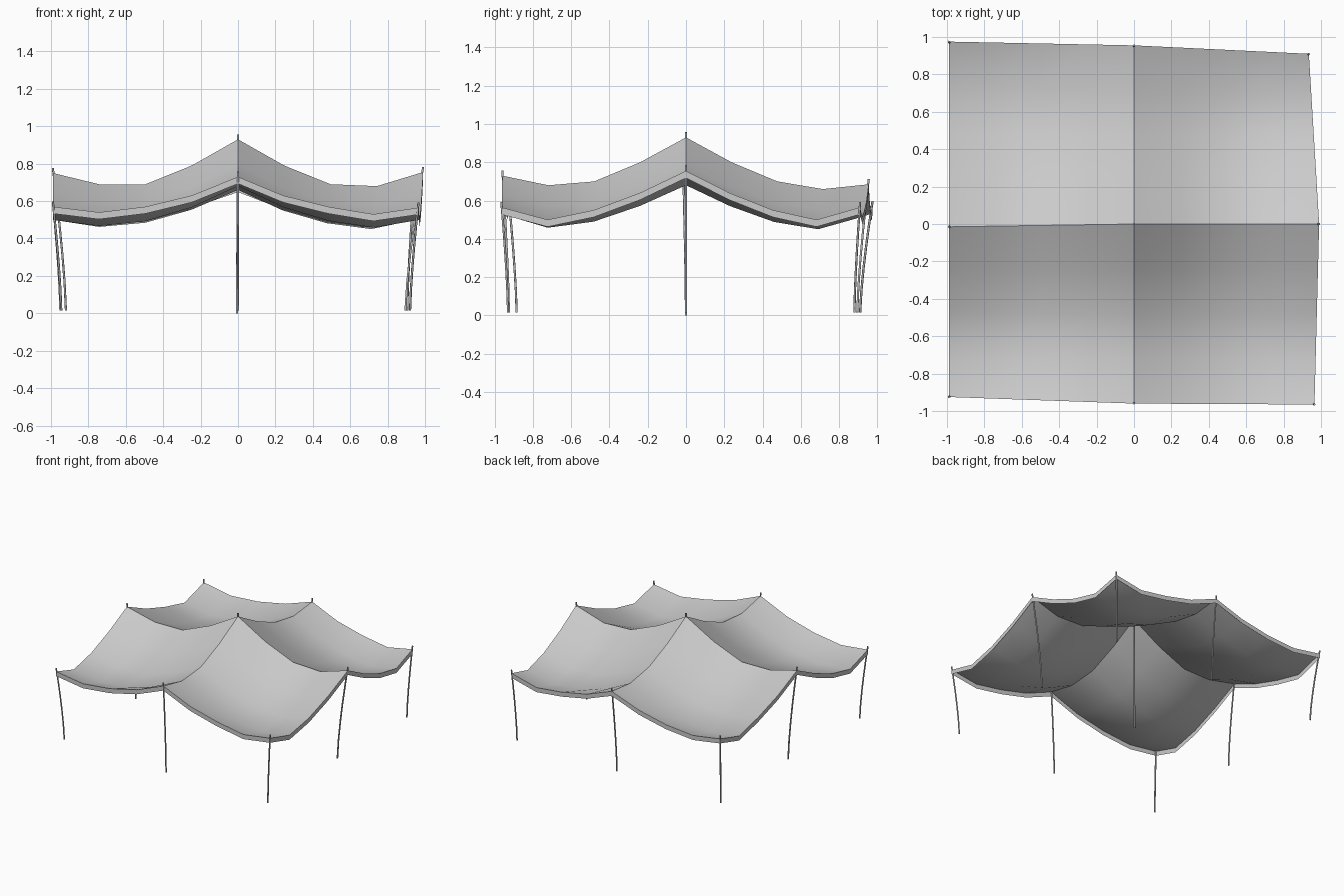
import bpy
import bmesh
from mathutils import Vector

old = bpy.data.objects.get("Cube")
if old:
    bpy.data.objects.remove(old, do_unlink=True)


def make_material(name, colour):
    mat = bpy.data.materials.new(name)
    mat.use_nodes = True
    mat.diffuse_color = colour
    mat.node_tree.nodes["Principled BSDF"].inputs["Base Color"].default_value = colour
    return mat


cloth_grey = make_material("cloth grey", (0.6, 0.6, 0.6, 1))
pole_grey = make_material("pole grey", (0.5, 0.5, 0.5, 1))

SEG = 4          # cloth divisions between neighbouring poles
HEM = 0.037      # depth of the hanging edge
SIDES = ("right", "middle", "left")
DEPTHS = ("front", "centre", "rear")

# Pole positions in plan, by row from front to rear, each from right to left
PLAN = [[(-.99, -.925), (0, -.96), (.965, -.965)],
        [(-.99, -.015), (0, 0), (.99, 0)],
        [(-.99, .975), (0, .955), (.935, .91)]]
FEET = [[(-.945, -.885), (0, -.925), (.92, -.93)],
        [(-.92, 0), (-.005, 0), (.895, 0)],
        [(-.95, .91), (-.005, .895), (.905, .88)]]

# Cloth heights along the seams: rows run right to left, columns front to rear
ROWS = [[.57, .54, .57, .63, .73, .63, .57, .53, .565],
        [.75, .69, .69, .79, .93, .79, .69, .68, .755],
        [.57, .53, .55, .60, .685, .595, .545, .515, .565]]
COLS = [[.57, .50, .55, .64, .75, .64, .56, .50, .57],
        [.73, .68, .70, .80, .93, .80, .70, .66, .685],
        [.565, .50, .55, .64, .755, .64, .55, .50, .565]]


def mix(a, b, t):
    return a + (b - a) * t


def cloth_point(i, j, a, b):
    """Point of panel (i, j) hung between its four seams."""
    u, v = a / SEG, b / SEG
    lo, hi = [[Vector(PLAN[j + q][i + p]) for p in (0, 1)] for q in (0, 1)]
    xy = mix(mix(lo[0], lo[1], u), mix(hi[0], hi[1], u), v)
    along = mix(ROWS[j][i * SEG + a], ROWS[j + 1][i * SEG + a], v)
    across = mix(COLS[i][j * SEG + b], COLS[i + 1][j * SEG + b], u)
    c = [[ROWS[j + q][(i + p) * SEG] for p in (0, 1)] for q in (0, 1)]
    plane = mix(mix(c[0][0], c[0][1], u), mix(c[1][0], c[1][1], u), v)
    return Vector((xy.x, xy.y, along + across - plane))


def surface(name, grid):
    """Smooth sheet through a rectangular grid of points."""
    bm = bmesh.new()
    rows = [[bm.verts.new(p) for p in row] for row in grid]
    for r0, r1 in zip(rows, rows[1:]):
        for k in range(len(r0) - 1):
            bm.faces.new((r0[k], r0[k + 1], r1[k + 1], r1[k])).smooth = True
    mesh = bpy.data.meshes.new(name)
    bm.to_mesh(mesh)
    bm.free()
    mesh.materials.append(cloth_grey)
    obj = bpy.data.objects.new(name, mesh)
    bpy.context.collection.objects.link(obj)


# Four sagging canopy panels, meeting at the ridges
steps = range(SEG + 1)
for j in (0, 1):
    for i in (0, 1):
        name = f"{DEPTHS[j * 2]}_{SIDES[i * 2]}"
        surface(f"canopy_{name}",
                [[cloth_point(i, j, a, b) for a in steps] for b in steps])
        # Hanging hem along the two outer edges of the panel
        edges = {"end": [cloth_point(i, j, a, j * SEG) for a in steps],
                 "side": [cloth_point(i, j, i * SEG, b) for b in steps]}
        for kind, top in edges.items():
            if (kind == "end") == (j == 1) and (kind == "end" or i == 0):
                top.reverse()
            low = [p - Vector((0, 0, HEM)) for p in top]
            surface(f"hem_{kind}_{name}", [low, top])


# Nine slender poles, bowed outward towards the top
for j in range(3):
    for i in range(3):
        name = f"pole_{DEPTHS[j]}_{SIDES[i]}"
        centre = i == 1 and j == 1
        foot = 0 if centre else 0.015
        tip = ROWS[j][i * SEG] + 0.027
        curve = bpy.data.curves.new(name, "CURVE")
        curve.dimensions = "3D"
        curve.bevel_depth = 0.006
        curve.bevel_resolution = 1
        curve.use_fill_caps = True
        spline = curve.splines.new("POLY")
        spline.points.add(5)
        for k, point in enumerate(spline.points):
            t = k / 5
            xy = mix(Vector(FEET[j][i]), Vector(PLAN[j][i]), t ** 1.4)
            point.co = (xy.x, xy.y, mix(foot, tip, t), 1)
        curve.materials.append(pole_grey)
        obj = bpy.data.objects.new(name, curve)
        bpy.context.collection.objects.link(obj)
